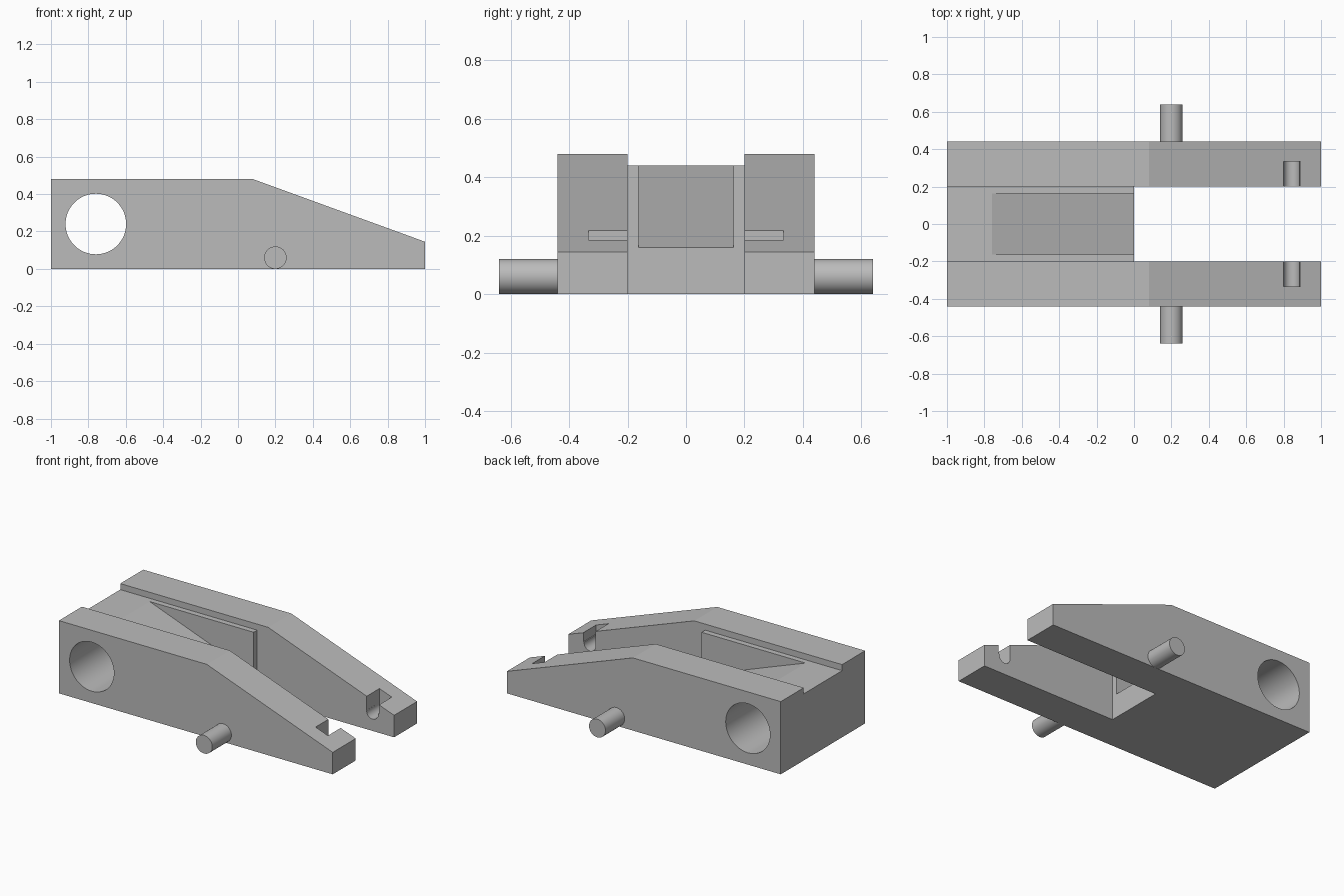
import bpy
import bmesh
import math
from mathutils import Matrix

old = bpy.data.objects.get("Cube")
if old:
    bpy.data.objects.remove(old, do_unlink=True)

grey = bpy.data.materials.new("plain grey")
grey.use_nodes = True
colour = (0.5, 0.5, 0.5, 1)
grey.diffuse_color = colour
grey.node_tree.nodes["Principled BSDF"].inputs["Base Color"].default_value = colour


def add_object(name, bm):
    bmesh.ops.recalc_face_normals(bm, faces=bm.faces)
    mesh = bpy.data.meshes.new(name)
    bm.to_mesh(mesh)
    bm.free()
    mesh.materials.append(grey)
    obj = bpy.data.objects.new(name, mesh)
    bpy.context.collection.objects.link(obj)
    return obj


def prism(name, profile, y0, y1):
    """Extrude an x-z outline from y0 to y1."""
    bm = bmesh.new()
    face = bm.faces.new([bm.verts.new((x, y0, z)) for x, z in profile])
    extruded = bmesh.ops.extrude_face_region(bm, geom=[face])["geom"]
    verts = [v for v in extruded if isinstance(v, bmesh.types.BMVert)]
    bmesh.ops.translate(bm, verts=verts, vec=(0, y1 - y0, 0))
    return add_object(name, bm)


def box(name, x0, x1, y0, y1, z0, z1):
    return prism(name, [(x0, z0), (x1, z0), (x1, z1), (x0, z1)], y0, y1)


def cylinder(name, x, z, radius, y0, y1):
    bm = bmesh.new()
    place = Matrix.Translation((x, (y0 + y1) / 2, z)) @ Matrix.Rotation(math.pi / 2, 4, "X")
    bmesh.ops.create_cone(bm, cap_ends=True, segments=64, radius1=radius,
                          radius2=radius, depth=abs(y1 - y0), matrix=place)
    return add_object(name, bm)


def select_only(obj):
    bpy.ops.object.select_all(action="DESELECT")
    obj.select_set(True)
    bpy.context.view_layer.objects.active = obj


def cut(target, cutter):
    cutter.hide_render = True
    mod = target.modifiers.new("cut", "BOOLEAN")
    mod.operation = "DIFFERENCE"
    mod.solver = "EXACT"
    mod.object = cutter
    select_only(target)
    bpy.ops.object.modifier_apply(modifier=mod.name)
    bpy.data.objects.remove(cutter, do_unlink=True)


# Forked body with a sloping nose
outline = [(-1, 0), (1, 0), (1, 0.145), (0.08, 0.48), (-1, 0.48)]
body = prism("forked_body", outline, -0.44, 0.44)

# Gap between the arms, shallow top channel, sloping recess and cross hole
cut(body, box("fork_gap", 0, 1.2, -0.2, 0.2, -0.2, 0.7))
cut(body, box("top_channel", -1.2, 0.1, -0.2, 0.2, 0.44, 0.7))
ramp = [(-0.76, 0.44), (0, 0.16), (0.1, 0.16), (0.1, 0.6), (-0.76, 0.6)]
cut(body, prism("sloping_recess", ramp, -0.163, 0.163))
cut(body, cylinder("cross_hole", -0.76, 0.24, 0.162, -0.6, 0.6))

for side, name in ((1, "back"), (-1, "front")):
    # Round-bottomed notch inside each arm
    y0, y1 = sorted((side * 0.1, side * 0.333))
    cut(body, box("notch", 0.8, 0.89, y0, y1, 0.125, 0.5))
    cut(body, cylinder("notch_bottom", 0.842, 0.12, 0.042, y0, y1))
    # Pivot peg on the outside of each arm
    y0, y1 = sorted((side * 0.44, side * 0.64))
    peg = cylinder(name + "_pivot_peg", 0.2, 0.06, 0.06, y0, y1)
    select_only(peg)
    bpy.ops.object.shade_smooth_by_angle(angle=math.radians(30))

select_only(body)
bpy.ops.object.shade_smooth_by_angle(angle=math.radians(15))
